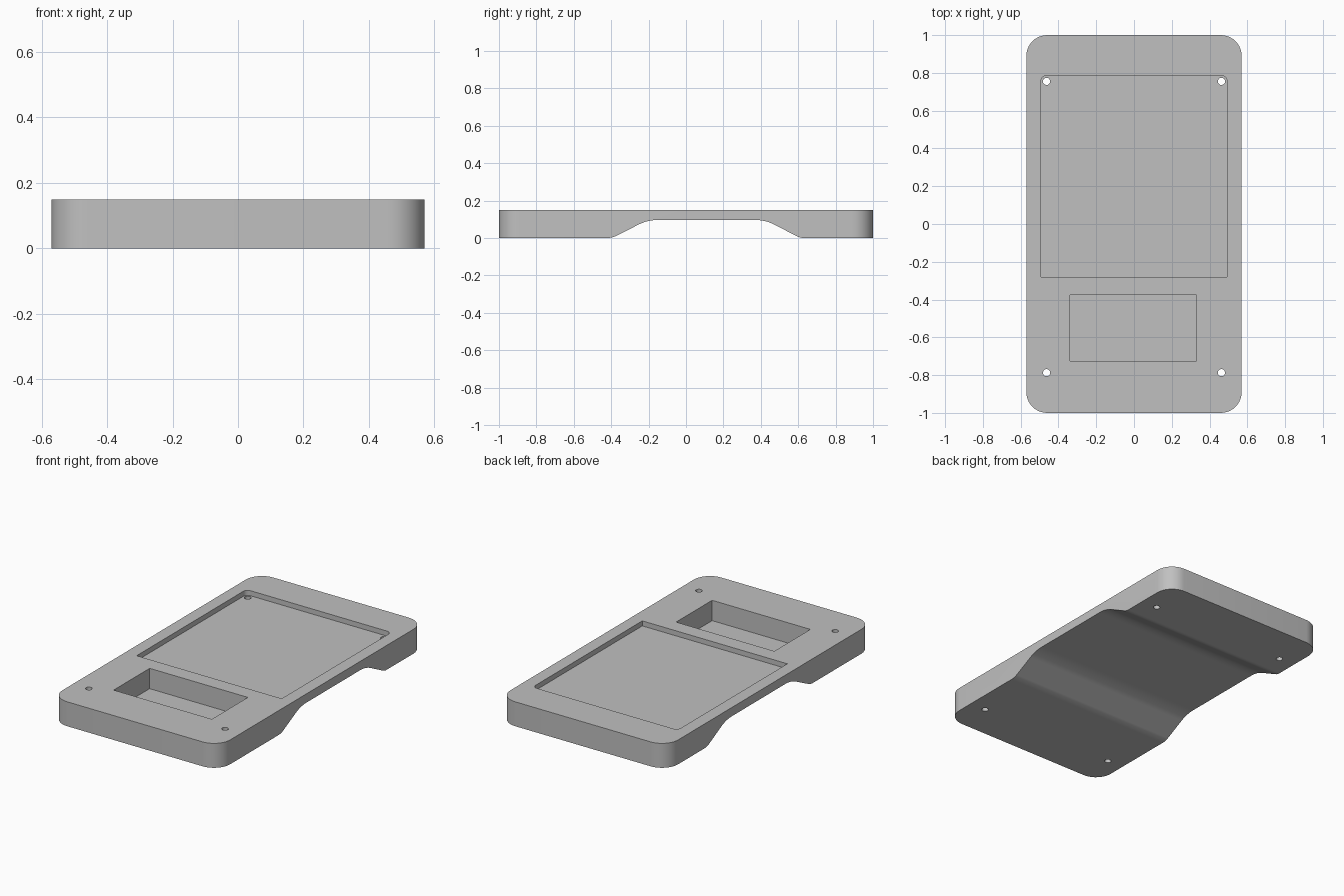
import bpy
import bmesh
import math
from mathutils import Vector

if "Cube" in bpy.data.objects:
    bpy.data.objects.remove(bpy.data.objects["Cube"], do_unlink=True)

HEIGHT = 0.15

grey = bpy.data.materials.new("plain grey")
grey.use_nodes = True
colour = (0.53, 0.53, 0.53, 1)
grey.diffuse_color = colour
grey.node_tree.nodes["Principled BSDF"].inputs["Base Color"].default_value = colour


def fillet(corners, steps=10):
    """Round 2D corners given as (x, y, tangent length) with circular arcs."""
    points = []
    for i, (x, y, t) in enumerate(corners):
        p = Vector((x, y))
        if t == 0:
            points.append(p)
            continue
        a = (Vector(corners[i - 1][:2]) - p).normalized()
        b = (Vector(corners[(i + 1) % len(corners)][:2]) - p).normalized()
        half = a.angle(b) / 2
        radius = t * math.tan(half)
        centre = p + (a + b).normalized() * (t / math.cos(half))
        start, end = p + a * t - centre, p + b * t - centre
        sweep = math.pi - 2 * half
        for k in range(steps + 1):
            f = k / steps
            arm = (start * math.sin((1 - f) * sweep) + end * math.sin(f * sweep)) / math.sin(sweep)
            points.append(centre + arm.normalized() * radius)
    return points


def prism(name, points, low, high, along_x=False):
    """Extrude a 2D outline along z, or a (y, z) profile along x."""
    bm = bmesh.new()
    place = (lambda p: (low, p.x, p.y)) if along_x else (lambda p: (p.x, p.y, low))
    face = bm.faces.new([bm.verts.new(place(p)) for p in points])
    ext = bmesh.ops.extrude_face_region(bm, geom=[face])
    shift = Vector((high - low, 0, 0)) if along_x else Vector((0, 0, high - low))
    verts = [v for v in ext["geom"] if isinstance(v, bmesh.types.BMVert)]
    bmesh.ops.translate(bm, vec=shift, verts=verts)
    bmesh.ops.recalc_face_normals(bm, faces=bm.faces)
    mesh = bpy.data.meshes.new(name)
    bm.to_mesh(mesh)
    bm.free()
    mesh.materials.append(grey)
    obj = bpy.data.objects.new(name, mesh)
    bpy.context.collection.objects.link(obj)
    return obj


def rectangle(x0, x1, y0, y1, front=0, back=0):
    return fillet([(x0, y0, front), (x1, y0, front), (x1, y1, back), (x0, y1, back)])


# Rounded slab
body = prism("housing_body", rectangle(-0.57, 0.57, -1, 1, 0.11, 0.11), 0, HEIGHT)

# Arched clearance under the middle
arch = fillet([(-0.6, -0.1, 0), (-0.6, 0, 0), (-0.395, 0, 0.025), (-0.205, 0.096, 0.055),
               (0.425, 0.096, 0.055), (0.61, 0, 0.02), (0.8, 0, 0), (0.8, -0.1, 0)])
cutters = [prism("arch_cutter", arch, -0.8, 0.8, along_x=True)]

# Shallow screen recess and deep pocket in the top
cutters.append(prism("recess_cutter", rectangle(-0.493, 0.493, -0.28, 0.785, 0, 0.03), 0.119, 0.3))
cutters.append(prism("pocket_cutter", rectangle(-0.338, 0.33, -0.725, -0.375), 0.025, 0.3))

# Screw holes through the four corners
for x in (-0.463, 0.463):
    for y in (-0.787, 0.755):
        r = 0.019
        cutters.append(prism("hole_cutter", rectangle(x - r, x + r, y - r, y + r, r * 0.999, r * 0.999), -0.2, 0.4))

bpy.context.view_layer.objects.active = body
for cutter in cutters:
    cutter.hide_render = True
    mod = body.modifiers.new("cut", "BOOLEAN")
    mod.operation = "DIFFERENCE"
    mod.solver = "EXACT"
    mod.object = cutter
    bpy.ops.object.modifier_apply(modifier=mod.name)
    bpy.data.objects.remove(cutter, do_unlink=True)

# Smooth curved walls, crisp edges
bpy.ops.object.select_all(action="DESELECT")
body.select_set(True)
bpy.ops.object.shade_smooth_by_angle(angle=math.radians(25))
